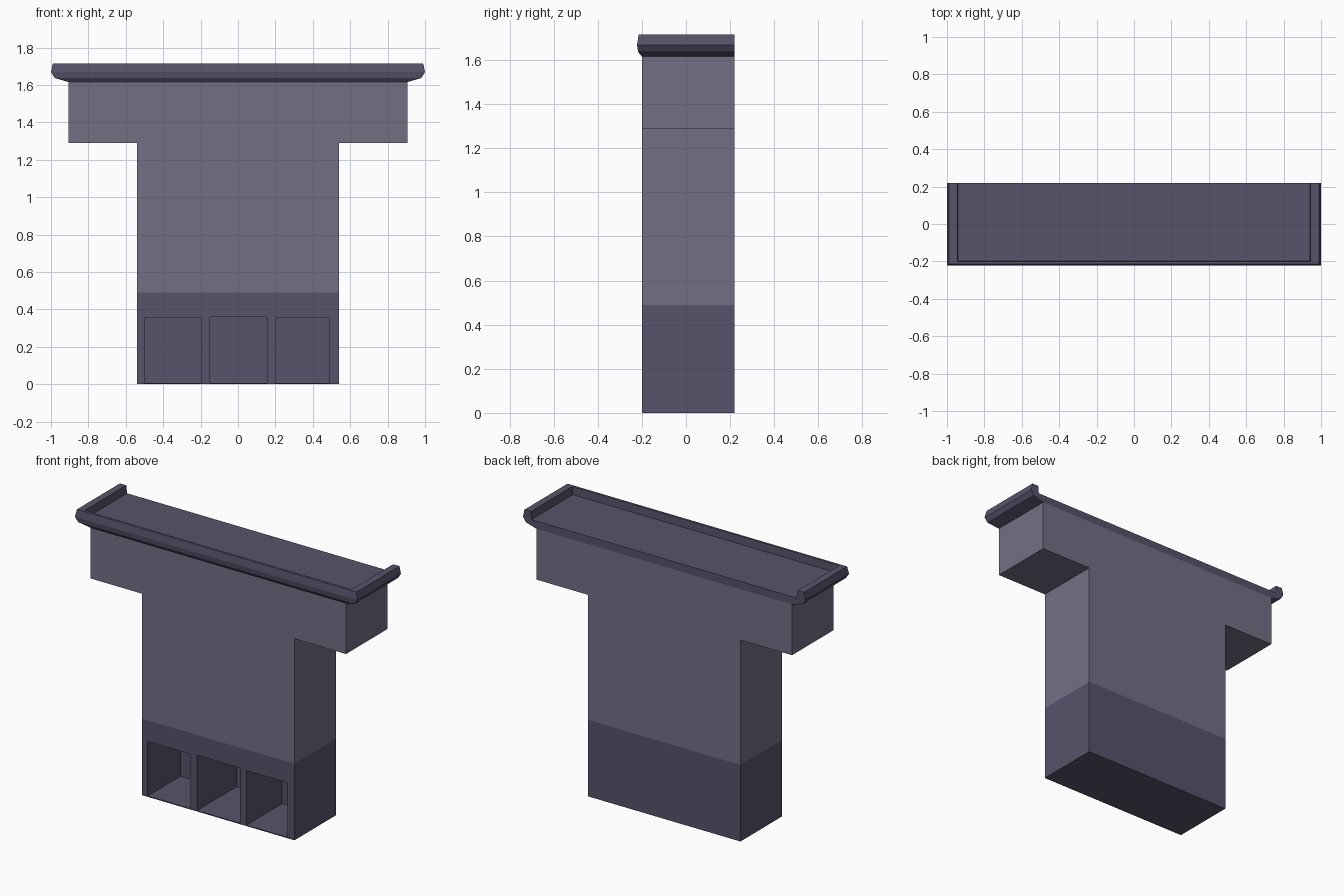
import bpy, bmesh

if "Cube" in bpy.data.objects:
    bpy.data.objects.remove(bpy.data.objects["Cube"])

BACK = 0.22
FRONT = -0.2


def material(name, rgb):
    m = bpy.data.materials.new(name)
    m.diffuse_color = (*rgb, 1)
    m.use_nodes = True
    m.node_tree.nodes["Principled BSDF"].inputs["Base Color"].default_value = m.diffuse_color
    return m


dark = material("dark_slate", (0.095, 0.087, 0.147))
light = material("light_slate", (0.168, 0.159, 0.235))


def finish(name, bm, mat=None):
    bmesh.ops.recalc_face_normals(bm, faces=bm.faces)
    me = bpy.data.meshes.new(name)
    bm.to_mesh(me)
    bm.free()
    ob = bpy.data.objects.new(name, me)
    bpy.context.collection.objects.link(ob)
    if mat:
        me.materials.append(mat)
    return ob


def prism(name, outline, y0, y1, mat=None):
    """Extrude an x-z outline from y0 to y1."""
    bm = bmesh.new()
    face = bm.faces.new([bm.verts.new((x, y0, z)) for x, z in outline])
    new = bmesh.ops.extrude_face_region(bm, geom=[face])["geom"]
    verts = [v for v in new if isinstance(v, bmesh.types.BMVert)]
    bmesh.ops.translate(bm, vec=(0, y1 - y0, 0), verts=verts)
    # extrude_face_region may drop the source face; close the front if needed
    edges = [e for e in bm.edges if e.is_boundary]
    if edges:
        bmesh.ops.holes_fill(bm, edges=edges, sides=0)
    return finish(name, bm, mat)


def rect(x0, x1, z0, z1):
    return [(x0, z0), (x1, z0), (x1, z1), (x0, z1)]


# T-shaped body
half = [(0.54, 0.49), (0.54, 1.29), (0.905, 1.29), (0.905, 1.615)]
prism("body", half + [(-x, z) for x, z in reversed(half)], FRONT, BACK, light)

# Base with three cubbies of differing depth
base = prism("base", rect(-0.54, 0.54, 0, 0.49), FRONT, BACK, dark)
cubbies = [(-0.5, -0.195, 0.355, 0.13),
           (-0.15, 0.155, 0.36, 0.20),
           (0.2, 0.49, 0.355, 0.16)]
for x0, x1, top, depth in cubbies:
    cutter = prism("cubby_cutter", rect(x0, x1, 0.006, top), FRONT - 0.1, depth, dark)
    cutter.hide_render = True
    mod = base.modifiers.new("cubby", "BOOLEAN")
    mod.operation = "DIFFERENCE"
    mod.solver = "EXACT"
    mod.object = cutter
    bpy.context.view_layer.objects.active = base
    bpy.ops.object.modifier_apply(modifier=mod.name)
    bpy.data.objects.remove(cutter)

# Counter tray: rim profile (half width, front y, z) swept round three sides
profile = [(0.905, -0.2, 1.615), (0.98, -0.217, 1.637), (1.0, -0.222, 1.668),
           (0.99, -0.215, 1.715), (0.945, -0.2, 1.715), (0.94, -0.198, 1.665)]
bm = bmesh.new()
rings = [[bm.verts.new(c) for c in ((-x, BACK, z), (-x, y, z), (x, y, z), (x, BACK, z))]
         for x, y, z in profile]
for a, b in zip(rings, rings[1:]):
    for i in range(3):
        bm.faces.new((a[i], a[i + 1], b[i + 1], b[i]))
bm.faces.new(rings[-1])                                                 # floor
bm.faces.new([r[0] for r in rings] + [r[3] for r in reversed(rings)])   # open back
bm.faces.new(rings[0])                                                  # underside
finish("counter_tray", bm, dark)
